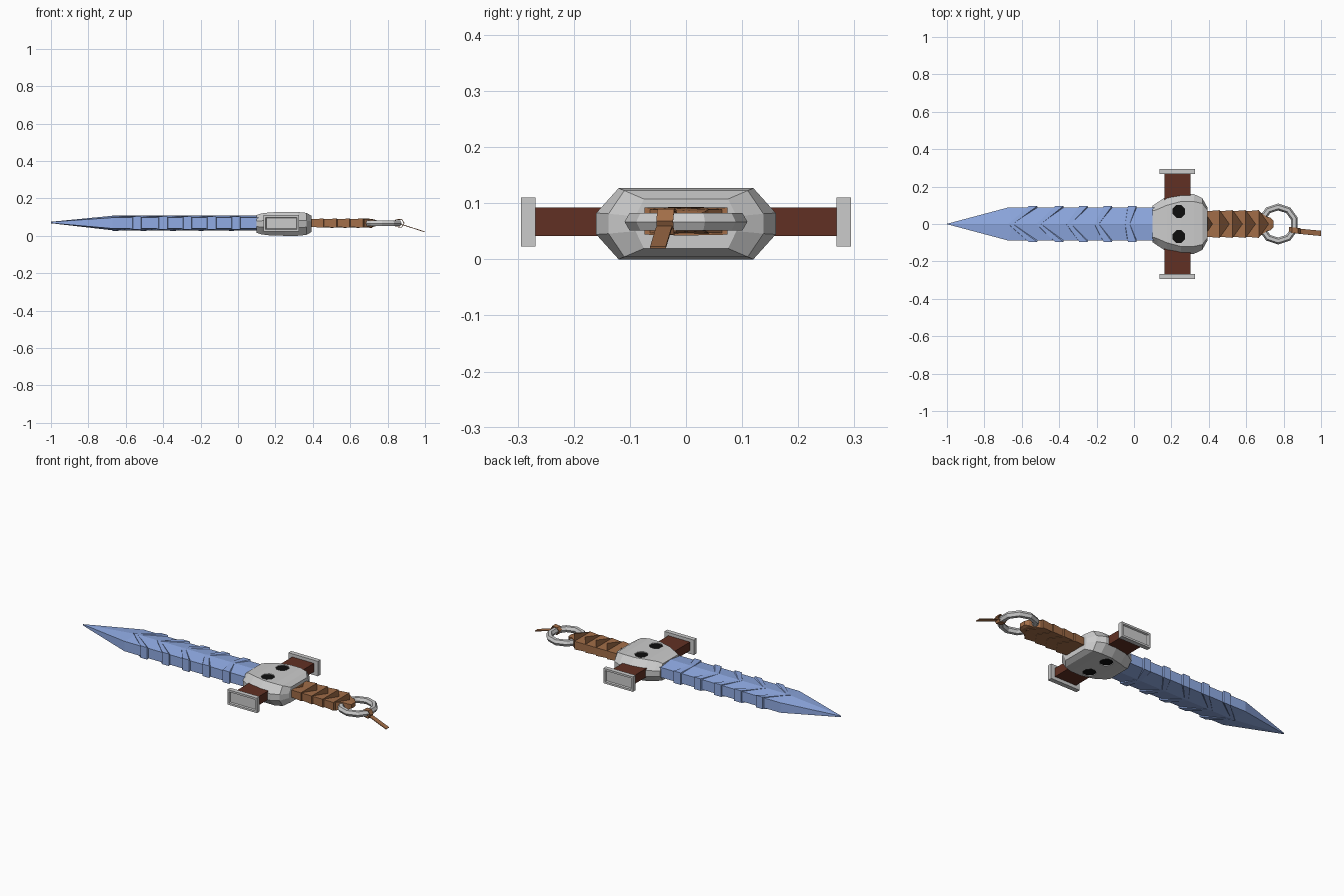
import bpy, bmesh, math
from mathutils import Vector

if "Cube" in bpy.data.objects:
    bpy.data.objects.remove(bpy.data.objects["Cube"])

ZC = 0.068


def mat(name, rgb):
    m = bpy.data.materials.new(name)
    m.diffuse_color = (*rgb, 1)
    m.use_nodes = True
    m.node_tree.nodes["Principled BSDF"].inputs["Base Color"].default_value = m.diffuse_color
    return m


BLUE = mat("blade_blue", (0.28, 0.41, 0.78))
TAN = mat("leather_tan", (0.36, 0.155, 0.065))
DARK = mat("leather_dark", (0.12, 0.03, 0.017))
BLACK = mat("socket_black", (0.004, 0.004, 0.004))


def obj(name, bm, material=None, mirror=False):
    bmesh.ops.recalc_face_normals(bm, faces=bm.faces)
    me = bpy.data.meshes.new(name)
    bm.to_mesh(me)
    bm.free()
    o = bpy.data.objects.new(name, me)
    bpy.context.collection.objects.link(o)
    if material:
        me.materials.append(material)
    if mirror:
        md = o.modifiers.new("mirror", 'MIRROR')
        md.use_axis = (False, True, False)
    return o


def loft(name, rings, material=None, loop=False):
    """Skin a list of point rings, capped at both ends or joined in a loop."""
    bm = bmesh.new()
    vs = [[bm.verts.new(p) for p in r] for r in rings]
    n = len(rings[0])
    for a, b in zip(vs, vs[1:] + (vs[:1] if loop else [])):
        for i in range(n):
            j = (i + 1) % n
            bm.faces.new((a[i], a[j], b[j], b[i]))
    if not loop:
        bm.faces.new(vs[0])
        bm.faces.new(vs[-1])
    return obj(name, bm, material)


def hexa(xe, xm, w, he, hm, zc=ZC):
    """Ridged flat section: xe/he at the edges, xm/hm on the centre line."""
    return [(xe, w, zc - he), (xe, w, zc + he), (xm, 0, zc + hm),
            (xe, -w, zc + he), (xe, -w, zc - he), (xm, 0, zc - hm)]


def box(name, lo, hi, material=None, mirror=False, inset=False):
    bm = bmesh.new()
    bmesh.ops.create_cube(bm, size=1)
    lo, hi = Vector(lo), Vector(hi)
    for v in bm.verts:
        v.co = Vector([(lo[i] + hi[i]) / 2 + v.co[i] * (hi[i] - lo[i]) for i in range(3)])
    bm.normal_update()
    if inset:
        f = max(bm.faces, key=lambda f: f.normal.y)
        bmesh.ops.inset_region(bm, faces=[f], thickness=0.016)
        bmesh.ops.inset_region(bm, faces=[f], thickness=0.005, depth=-0.008)
    return obj(name, bm, material, mirror)


# Blade: full section tapering to the tip
loft("blade", [hexa(-1, -1, 0.001, 0.003, 0.004, 0.071),
               hexa(-0.67, -0.65, 0.089, 0.029, 0.041),
               hexa(0.15, 0.15, 0.089, 0.029, 0.041)], BLUE)

# Raised chevron bands wrapped around the blade
for i, (xe, xm) in enumerate([(-0.54, -0.66), (-0.40, -0.51), (-0.27, -0.35),
                              (-0.14, -0.20), (-0.01, -0.035)]):
    out = [hexa(xe + s * 0.022, xm + s * 0.012, 0.096, 0.035, 0.0415) for s in (-1, 1)]
    inn = [hexa(xe + s * 0.026, xm + s * 0.015, 0.085, 0.026, 0.037) for s in (1, -1)]
    loft(f"blade_band_{i + 1}", out + inn, BLUE, loop=True)


# Skull guard: faceted body lofted along the sword axis
def skull_ring(x, w, tw, h):
    z, e = 0.0635, h * 0.3
    half = [(w, -e), (w, e), (tw, h)]
    pts = [(x, y, z + dz) for y, dz in half] + [(x, -y, z + dz) for y, dz in reversed(half)]
    return pts + [(x, -tw, z - h), (x, tw, z - h)]


skull = loft("skull_guard", [skull_ring(*s) for s in [
    (0.10, 0.098, 0.07, 0.048), (0.125, 0.115, 0.078, 0.056), (0.175, 0.148, 0.10, 0.062),
    (0.25, 0.160, 0.12, 0.0635), (0.32, 0.160, 0.12, 0.0635),
    (0.365, 0.138, 0.11, 0.059), (0.392, 0.09, 0.075, 0.044)]])

# Eye sockets on both faces of the skull
for sy in (-1, 1):
    for side, z in (("top", 0.127), ("bottom", 0.0)):
        bpy.ops.mesh.primitive_cylinder_add(vertices=8, radius=0.037, depth=0.016, location=(0.24, sy * 0.067, z),
                                            rotation=(0, 0, math.pi / 8))
        cut = bpy.context.object
        cut.name = "socket_cutter"
        cut.hide_render = True
        cut.hide_viewport = False
        cut.display_type = 'WIRE'
        md = skull.modifiers.new("socket", 'BOOLEAN')
        md.operation, md.object, md.solver = 'DIFFERENCE', cut, 'EXACT'
        zin = 0.0635 + (z - 0.0635) * 0.84
        bpy.ops.mesh.primitive_cylinder_add(vertices=8, radius=0.0365, depth=0.012, location=(0.24, sy * 0.067, zin),
                                            rotation=(0, 0, math.pi / 8))
        eye = bpy.context.object
        eye.name = f"eye_socket_{side}"
        eye.data.materials.append(BLACK)
bpy.context.view_layer.update()
dg = bpy.context.evaluated_depsgraph_get()
baked = bpy.data.meshes.new_from_object(skull.evaluated_get(dg))
skull.modifiers.clear()
skull.data = baked
for o in [o for o in bpy.data.objects if o.name.startswith("socket_cutter")]:
    bpy.data.objects.remove(o)

# Crossguard arms and framed end plates
box("guard_arm", (0.162, 0.12, 0.042), (0.302, 0.27, 0.092), DARK, mirror=True)
box("guard_end_plate", (0.137, 0.268, 0.023), (0.327, 0.294, 0.11), mirror=True, inset=True)

# Handle: core, overlapping leather scales, end tongue over the ring
loft("handle_core", [hexa(0.36, 0.36, 0.066, 0.019, 0.021),
                     hexa(0.64, 0.66, 0.064, 0.019, 0.021)], TAN)
for i, x in enumerate((0.375, 0.445, 0.515, 0.585)):
    loft(f"handle_wrap_{i + 1}", [hexa(x, x + 0.045, 0.067, 0.0205, 0.022),
                                  hexa(x + 0.082, x + 0.135, 0.074, 0.024, 0.0255)], TAN)
loft("handle_tongue", [hexa(0.64, 0.64, 0.066, 0.021, 0.023),
                       hexa(0.675, 0.675, 0.064, 0.021, 0.024),
                       hexa(0.705, 0.705, 0.04, 0.021, 0.023),
                       hexa(0.73, 0.73, 0.034, 0.017, 0.019),
                       hexa(0.745, 0.745, 0.018, 0.011, 0.013)], TAN)

# Pommel ring
bpy.ops.mesh.primitive_torus_add(major_segments=10, minor_segments=6, major_radius=0.091,
                                 minor_radius=0.0185, location=(0.771, 0, 0.067),
                                 rotation=(0, 0, math.pi / 10))
bpy.context.object.name = "pommel_ring"


# Leather strap: loop round the ring and a hanging tail
def ribbon(name, path, hw, closed=False):
    bm = bmesh.new()
    vs = [[bm.verts.new((x, y + s * hw, z)) for s in (-1, 1)] for x, y, z in path]
    for a, b in zip(vs, vs[1:] + (vs[:1] if closed else [])):
        bm.faces.new((a[0], a[1], b[1], b[0]))
    o = obj(name, bm, TAN)
    md = o.modifiers.new("thickness", 'SOLIDIFY')
    md.thickness, md.offset = 0.004, 0
    return o


ribbon("strap_loop", [(0.83, -0.03, 0.072), (0.845, -0.032, 0.086), (0.875, -0.036, 0.088),
                      (0.888, -0.038, 0.068), (0.875, -0.036, 0.046), (0.845, -0.032, 0.048)],
       0.015, closed=True)
ribbon("strap_tail", [(0.87, -0.036, 0.062), (0.895, -0.04, 0.054), (0.999, -0.05, 0.021)], 0.014)
